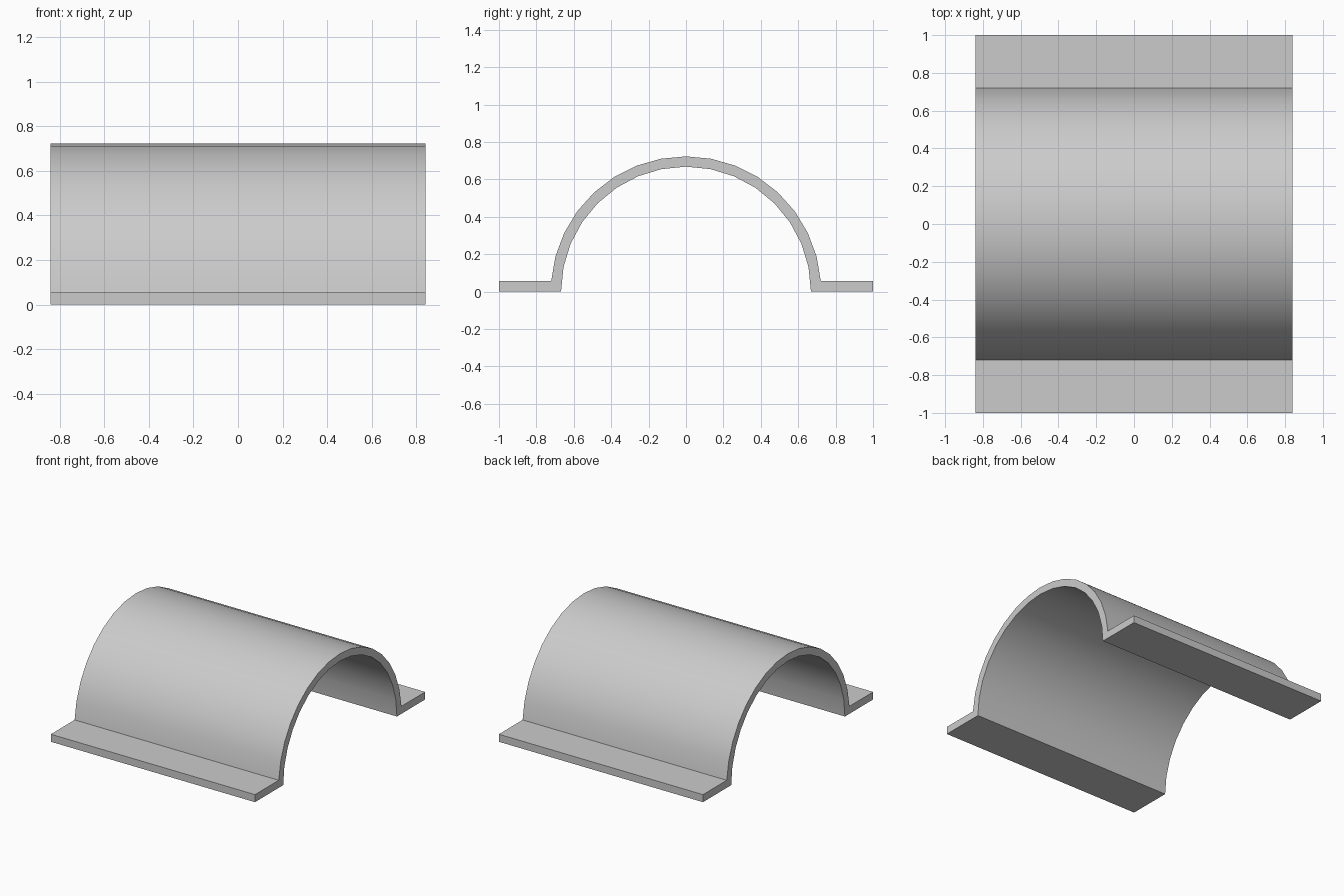
import bpy, bmesh, math

cube = bpy.data.objects.get("Cube")
if cube:
    bpy.data.objects.remove(cube, do_unlink=True)

HALF_LENGTH, HALF_WIDTH = 0.84, 1.0
OUTER, INNER, FLANGE = 0.723, 0.668, 0.056
SEGMENTS = 16


def arc(radius, start):
    """Points (y, z) along an arch from the +y side to the -y side."""
    sweep = math.pi - 2 * start
    angles = [start + sweep * i / SEGMENTS for i in range(SEGMENTS + 1)]
    return [(radius * math.cos(a), radius * math.sin(a)) for a in angles]


# Single colour
grey = bpy.data.materials.new("light grey")
grey.use_nodes = True
colour = (0.6, 0.6, 0.6, 1)
grey.diffuse_color = colour
grey.node_tree.nodes["Principled BSDF"].inputs["Base Color"].default_value = colour

# Cross-section: right foot, outer arch, left foot, inner arch
profile = [(HALF_WIDTH, 0), (HALF_WIDTH, FLANGE)]
profile += arc(OUTER, math.asin(FLANGE / OUTER))
profile += [(-HALF_WIDTH, FLANGE), (-HALF_WIDTH, 0)]
profile += reversed(arc(INNER, 0))

# Extrude the section along the length
bm = bmesh.new()
section = bm.faces.new([bm.verts.new((-HALF_LENGTH, y, z)) for y, z in profile])
result = bmesh.ops.extrude_face_region(bm, geom=[section], use_keep_orig=True)
moved = [v for v in result["geom"] if isinstance(v, bmesh.types.BMVert)]
bmesh.ops.translate(bm, verts=moved, vec=(2 * HALF_LENGTH, 0, 0))
bmesh.ops.recalc_face_normals(bm, faces=bm.faces)

mesh = bpy.data.meshes.new("arched_saddle_clamp")
bm.to_mesh(mesh)
bm.free()
mesh.materials.append(grey)
clamp = bpy.data.objects.new("arched_saddle_clamp", mesh)
bpy.context.collection.objects.link(clamp)

# Smooth the arches, keep the corners sharp
bpy.ops.object.select_all(action="DESELECT")
clamp.select_set(True)
bpy.context.view_layer.objects.active = clamp
bpy.ops.object.shade_smooth_by_angle(angle=math.radians(30))
